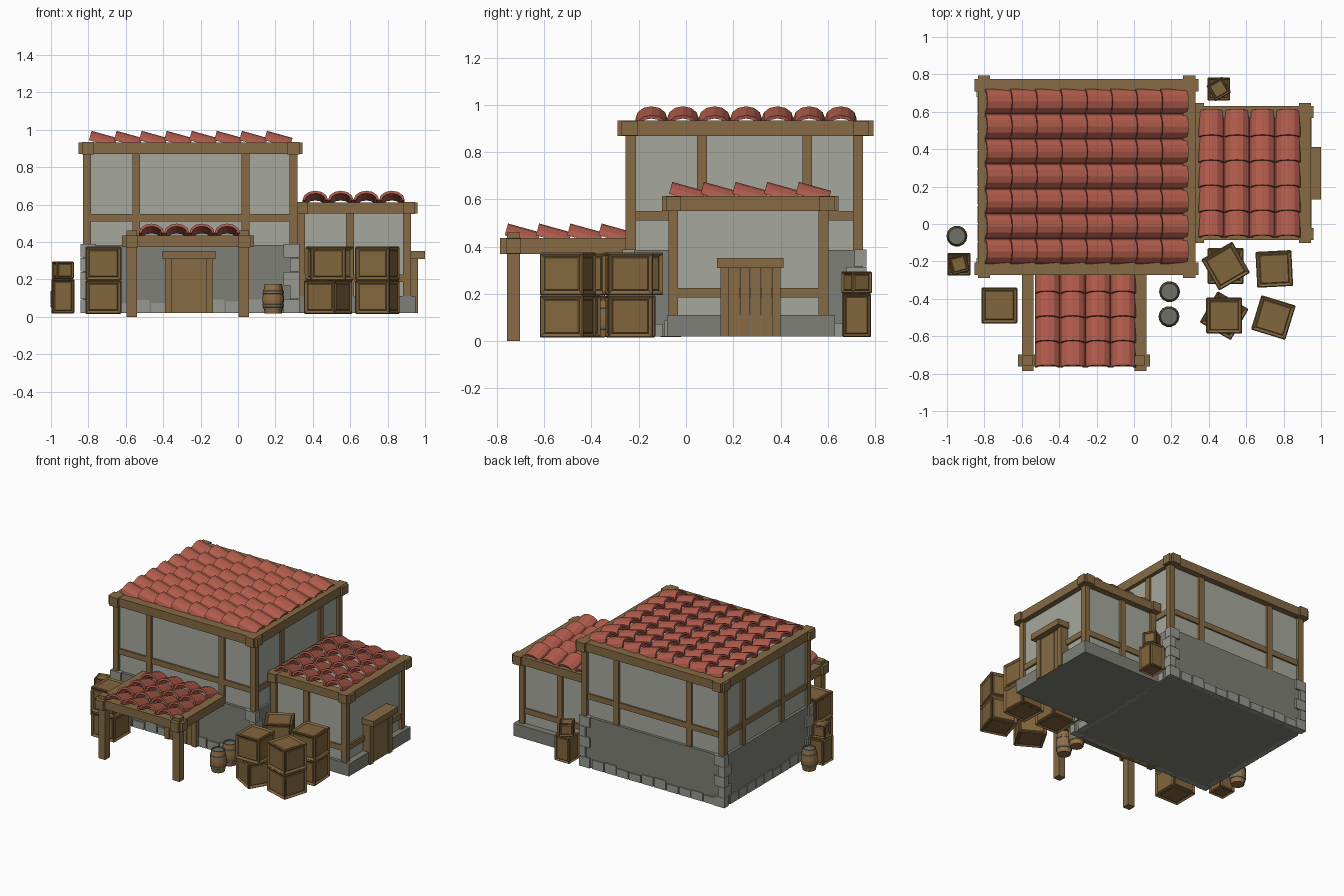
import bpy, bmesh, math, random
from mathutils import Matrix, Vector

if "Cube" in bpy.data.objects:
    bpy.data.objects.remove(bpy.data.objects["Cube"])

random.seed(4)


def material(name, r, g, b):
    m = bpy.data.materials.new(name)
    m.diffuse_color = [((c / 255 + 0.055) / 1.055) ** 2.4 for c in (r, g, b)] + [1]
    m.use_nodes = True
    m.node_tree.nodes["Principled BSDF"].inputs["Base Color"].default_value = m.diffuse_color
    return m


PLASTER = material("plaster", 166, 169, 158)
WOOD = material("beam wood", 134, 107, 69)
CRATE = material("crate wood", 130, 102, 61)
STONE = material("dark stone", 128, 128, 120)
BLOCK = material("light stone", 150, 152, 144)
TILE = material("red tile", 176, 91, 75)
BARREL = material("barrel wood", 146, 112, 70)
IRON = material("grey iron", 108, 113, 104)


def finish(name, bm, *mats):
    bmesh.ops.recalc_face_normals(bm, faces=bm.faces[:])
    me = bpy.data.meshes.new(name)
    bm.to_mesh(me)
    bm.free()
    for m in mats:
        me.materials.append(m)
    ob = bpy.data.objects.new(name, me)
    bpy.context.collection.objects.link(ob)
    return ob


def boxes(name, mat, items):
    """One object from boxes given as (x0, x1, y0, y1, z0, z1)."""
    bm = bmesh.new()
    for x0, x1, y0, y1, z0, z1 in items:
        c = Vector(((x0 + x1) / 2, (y0 + y1) / 2, (z0 + z1) / 2))
        s = Matrix.Diagonal((abs(x1 - x0), abs(y1 - y0), z1 - z0, 1))
        bmesh.ops.create_cube(bm, size=1, matrix=Matrix.Translation(c) @ s)
    return finish(name, bm, mat)


def ring(x0, x1, y0, y1, z0, z1, w, over=0.0):
    """Four beams around a rectangle, crossing at the corners."""
    e = 0.002 if over else 0
    return [(x0 - over, x1 + over, y0, y0 + w, z0, z1), (x0 - over, x1 + over, y1 - w, y1, z0, z1),
            (x0, x0 + w, y0 - over, y1 + over, z0 - e, z1 + e), (x1 - w, x1, y0 - over, y1 + over, z0 - e, z1 + e)]


def tile_roof(name, u0, v0, z0, nu, nv, pu, pv, along_x):
    """Rows of half-pipe tiles, each tilted so its high end overlaps the last one."""
    bm = bmesh.new()
    tilt, length, seg = math.radians(15.5), 0.142, 6
    ct, st = math.cos(tilt), math.sin(tilt)
    outer = [(-math.cos(math.pi * i / seg) * pv / 2, math.sin(math.pi * i / seg) * 0.052) for i in range(seg + 1)]
    inner = [(v * 0.8, h * 0.72) for v, h in reversed(outer)]
    prof = outer + inner
    n = len(prof)
    for i in range(nu):
        for j in range(nv):
            ends = []
            for l in (0, length):
                loop = []
                for v, h in prof:
                    u = u0 + i * pu + l * ct + h * st
                    w = v0 + (j + 0.5) * pv + v
                    z = z0 + 0.012 + h * ct - l * st
                    loop.append(bm.verts.new((u, w, z) if along_x else (w, u, z)))
                ends.append(loop)
            a, b = ends
            for k in range(n):
                m = (k + 1) % n
                bm.faces.new((a[k], a[m], b[m], b[k]))
            for e in ends:
                for k in range(seg):
                    bm.faces.new((e[k], e[k + 1], e[n - 2 - k], e[n - 1 - k]))
    return finish(name, bm, TILE)


# Main house: plaster body, stone lower wall
boxes("main_plaster_walls", PLASTER, [(-0.81, 0.30, -0.235, 0.73, 0.3, 0.9)])
boxes("main_stone_wall", STONE, [(-0.83, 0.315, -0.255, 0.75, 0.02, 0.385)])

# Timber frame of the main house
X0, X1, Y0, Y1 = -0.83, 0.318, -0.255, 0.75
frame = ring(X0 + .008, X1 - .008, Y0 + .008, Y1 - .008, 0.51, 0.55, 0.04)
for x in (X0, X1 - 0.043):
    for y in (Y0, Y1 - 0.043):
        frame.append((x, x + 0.043, y, y + 0.043, 0.38, 0.9))
for x in (-0.565, 0.02):
    for y in (Y0 + 0.004, Y1 - 0.044):
        frame.append((x, x + 0.042, y, y + 0.04, 0.38, 0.9))
for y in (0.047, 0.492):
    for x in (X0 + 0.004, X1 - 0.044):
        frame.append((x, x + 0.04, y, y + 0.042, 0.38, 0.9))
boxes("main_timber_frame", WOOD, frame)
boxes("main_roof_beams", WOOD, ring(-0.835, 0.328, -0.272, 0.775, 0.87, 0.932, 0.066, 0.018))
tile_roof("main_roof_tiles", -0.797, -0.213, 0.932, 8, 7, 0.134, 0.1335, True)

# Corner stones, alternating long and short, and a row of foot stones
quoins = []
for sx, cx in ((1, -0.843), (-1, 0.328)):
    for sy, cy in ((1, -0.268), (-1, 0.763)):
        for k in range(5):
            lx, ly = (0.085, 0.05) if k % 2 == 0 else (0.05, 0.085)
            z = 0.02 + k * 0.074
            quoins.append((cx, cx + sx * lx, cy, cy + sy * ly, z, z + 0.072))
boxes("corner_stones", BLOCK, quoins)
foot = []
for k in range(10):
    a = -0.765 + k * 0.1
    for y in (-0.263, 0.718):
        foot.append((a, a + 0.092, y, y + 0.04, 0.02, 0.07 + random.random() * 0.025))
    if k < 9:
        b = -0.19 + k * 0.098
        for x in (-0.838, 0.283):
            foot.append((x, x + 0.04, b, b + 0.09, 0.02, 0.07 + random.random() * 0.025))
boxes("foot_stones", BLOCK, foot)

# Side annex
boxes("annex_plaster_walls", PLASTER, [(0.29, 0.905, -0.058, 0.585, 0.05, 0.585)])
boxes("annex_stone_base", STONE, [(0.30, 0.95, -0.08, 0.63, 0.02, 0.11)])
AX0, AX1, AY0, AY1 = 0.315, 0.925, -0.075, 0.602
frame = ring(AX0, AX1 - .006, AY0 + .006, AY1 - .006, 0.185, 0.225, 0.04)
for y in (AY0, AY1 - 0.042):
    for x in (AX0, 0.577, AX1 - 0.042):
        frame.append((x, x + 0.042, y, y + 0.042, 0.1, 0.58))
boxes("annex_timber_frame", WOOD, frame)
boxes("annex_roof_beams", WOOD, ring(0.31, 0.945, -0.085, 0.63, 0.552, 0.612, 0.064, 0.016))
tile_roof("annex_roof_tiles", -0.072, 0.345, 0.612, 5, 4, 0.134, 0.1365, False)


# Doors with side posts, planks and a deep lintel
def door(name, place):
    h = 0.127
    parts = [(-h, -h + 0.036, -0.03, 0.036, 0.02, 0.32), (h - 0.036, h, -0.03, 0.036, 0.02, 0.32),
             (-h - 0.014, h + 0.014, -0.03, 0.072, 0.31, 0.352)]
    w = (2 * h - 0.072) / 4
    for k in range(4):
        t = -h + 0.036 + k * w
        parts.append((t + 0.001, t + w - 0.001, -0.03, 0.026, 0.02, 0.32))
    boxes(name, WOOD, [place(*p) for p in parts])


door("front_door", lambda a, b, c, d, e, f: (a - 0.262, b - 0.262, -0.255 - d, -0.255 - c, e, f))
door("annex_door", lambda a, b, c, d, e, f: (0.927 + c, 0.927 + d, a + 0.272, b + 0.272, e, f))

# Porch
boxes("porch_posts", WOOD, [(x, x + 0.055, -0.757, -0.703, 0, 0.46) for x in (-0.595, 0.003)])
boxes("porch_beams", WOOD, [(-0.62, 0.085, -0.762, -0.698, 0.372, 0.434)] +
      [(x, x + 0.064, -0.787, -0.24, 0.37, 0.436) for x in (-0.6, 0.002)])
tile_roof("porch_roof_tiles", -0.767, -0.53, 0.436, 4, 4, 0.132, 0.135, False)


# Crates: bevelled boxes with a framed panel on each face
def crate(name, x, y, z, w, h, deg):
    bm = bmesh.new()
    bmesh.ops.create_cube(bm, size=1, matrix=Matrix.Diagonal((w, w, h, 1)))
    bmesh.ops.bevel(bm, geom=bm.edges[:], offset=0.005, segments=1, affect='EDGES')
    sides = sorted(bm.faces, key=lambda f: -f.calc_area())[:6]
    bmesh.ops.inset_individual(bm, faces=sides, thickness=w * 0.1, depth=-0.01)
    bmesh.ops.inset_individual(bm, faces=sides, thickness=0.006, depth=0.004)
    bm.transform(Matrix.Translation((x, y, z + h / 2)) @ Matrix.Rotation(math.radians(deg), 4, 'Z'))
    finish(name, bm, CRATE)


# x, y, turn of the lower crate, turn of the upper crate
for i, (x, y, low, up) in enumerate([(-0.72, -0.435, 0, 0), (0.49, -0.225, 0, 30), (0.75, -0.24, 3, 3),
                                     (0.482, -0.49, -30, 0), (0.745, -0.5, -17, -17)]):
    crate(f"lower_crate_{i + 1}", x, y, 0.015, 0.192, 0.18, low)
    crate(f"upper_crate_{i + 1}", x, y, 0.195, 0.192, 0.18, up)
for i, (x, y, up) in enumerate([(-0.936, -0.215, 15), (0.453, 0.722, 30)]):
    crate(f"small_lower_crate_{i + 1}", x, y, 0.017, 0.122, 0.185, 0)
    crate(f"small_upper_crate_{i + 1}", x, y, 0.202, 0.098, 0.093, up)


# Barrels: turned profile with iron hoops and a sunken grey lid
def barrel(name, x, y):
    prof = [(0, 0.018), (0.044, 0.018), (0.051, 0.05), (0.054, 0.052), (0.056, 0.066), (0.054, 0.067),
            (0.056, 0.095), (0.054, 0.123), (0.056, 0.124), (0.054, 0.138), (0.051, 0.14),
            (0.045, 0.175), (0.038, 0.175), (0.038, 0.167), (0, 0.167)]
    iron, n = {3, 8, 11, 12, 13}, 14
    bm = bmesh.new()
    rows = [[bm.verts.new((x + r * math.cos(2 * math.pi * k / n), y + r * math.sin(2 * math.pi * k / n), z))
             for k in range(n)] if r else [bm.verts.new((x, y, z))] * n for r, z in prof]
    for i in range(len(prof) - 1):
        for k in range(n):
            m = (k + 1) % n
            quad = list(dict.fromkeys((rows[i][k], rows[i][m], rows[i + 1][m], rows[i + 1][k])))
            bm.faces.new(quad).material_index = 1 if i in iron else 0
    finish(name, bm, BARREL, IRON)


for i, (x, y) in enumerate([(0.19, -0.362), (0.187, -0.495), (-0.947, -0.065)]):
    barrel(f"barrel_{i + 1}", x, y)
